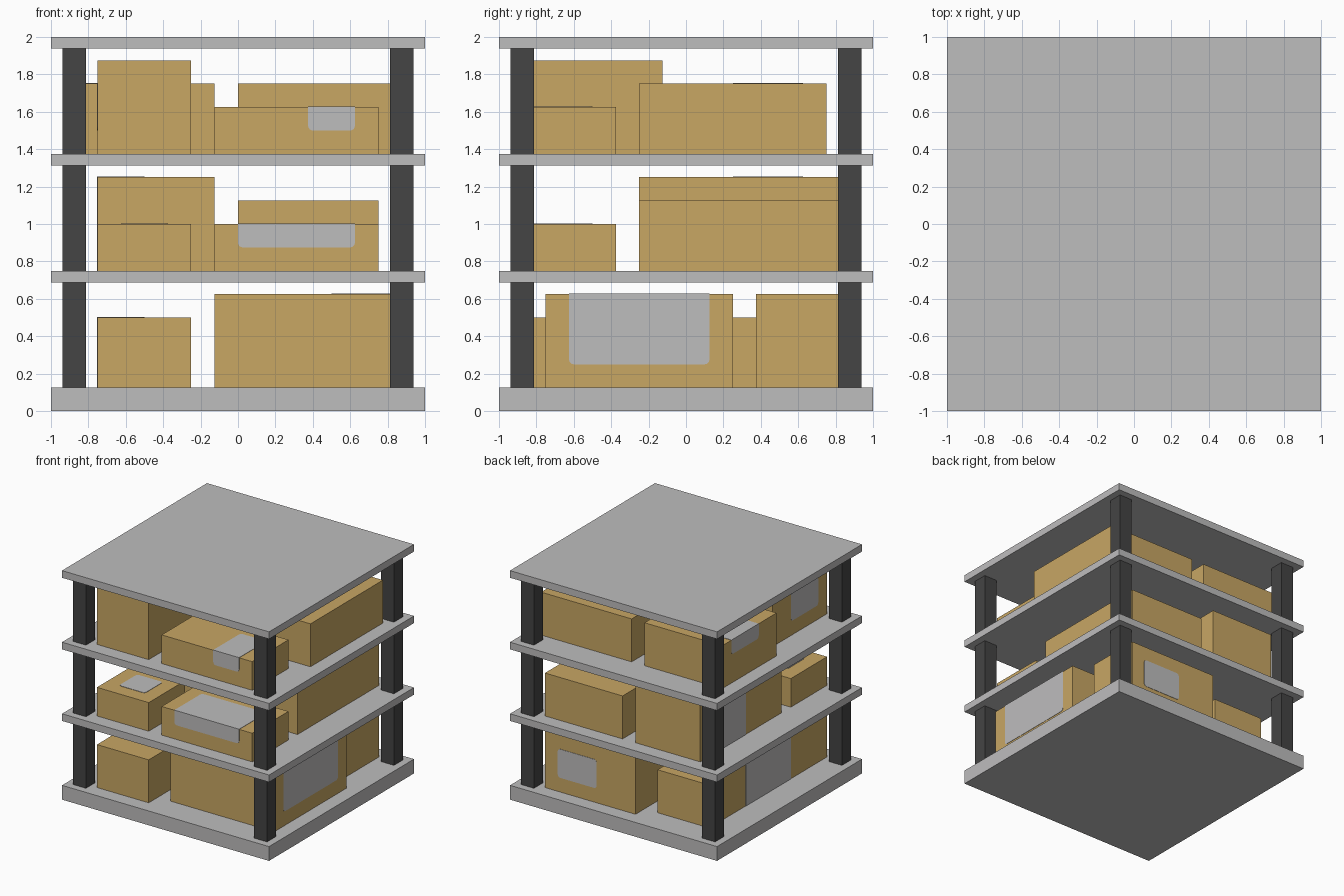
import bpy, bmesh, math

if "Cube" in bpy.data.objects:
    bpy.data.objects.remove(bpy.data.objects["Cube"], do_unlink=True)


def material(name, rgb):
    m = bpy.data.materials.new(name)
    m.use_nodes = True
    m.diffuse_color = (*rgb, 1)
    bsdf = next(n for n in m.node_tree.nodes if n.type == 'BSDF_PRINCIPLED')
    bsdf.inputs["Base Color"].default_value = (*rgb, 1)
    return m


GREY = material("light grey", (0.515, 0.509, 0.512))
DARK = material("dark grey", (0.058, 0.058, 0.058))
CARD = material("cardboard", (0.58, 0.385, 0.127))


def finish(name, bm, mat):
    bmesh.ops.recalc_face_normals(bm, faces=bm.faces[:])
    mesh = bpy.data.meshes.new(name)
    bm.to_mesh(mesh)
    bm.free()
    mesh.materials.append(mat)
    obj = bpy.data.objects.new(name, mesh)
    bpy.context.collection.objects.link(obj)
    return obj


def block(name, x, y, z, mat):
    """Cuboid from three (low, high) ranges."""
    bm = bmesh.new()
    bmesh.ops.create_cube(bm, size=1)
    for v in bm.verts:
        v.co = [(lo + hi) / 2 + c * (hi - lo) for c, (lo, hi) in zip(v.co, (x, y, z))]
    return finish(name, bm, mat)


T = 0.003  # tape thickness


def tape(name, axis, pos, side, u, v, rounded=(1, 1, 1, 1), r=0.025):
    """Thin plate on the plane axis = pos, facing side; u, v are the other two axes.
    rounded flags the corners (u0 v0), (u1 v0), (u1 v1), (u0 v1)."""
    corners = [(u[0], v[0], 1, 1), (u[1], v[0], -1, 1),
               (u[1], v[1], -1, -1), (u[0], v[1], 1, -1)]
    pts = []
    for i, (cu, cv, du, dv) in enumerate(corners):
        if not rounded[i]:
            pts.append((cu, cv))
            continue
        for k in range(5):
            a = math.pi + i * math.pi / 2 + k * math.pi / 8
            pts.append((cu + du * r + r * math.cos(a), cv + dv * r + r * math.sin(a)))
    bm = bmesh.new()
    verts = []
    for p in pts:
        co = list(p)
        co.insert(axis, pos)
        verts.append(bm.verts.new(co))
    face = bm.faces.new(verts)
    ext = bmesh.ops.extrude_face_region(bm, geom=[face])
    for g in ext["geom"]:
        if isinstance(g, bmesh.types.BMVert):
            g.co[axis] += side * T
    return finish(name, bm, GREY)


# Base, shelves and roof
for name, z in (("base", (0, 0.125)), ("lower_shelf", (0.6875, 0.75)),
                ("upper_shelf", (1.3125, 1.375)), ("roof_board", (1.9375, 2))):
    block(name, (-1, 1), (-1, 1), z, GREY)

# Corner posts between the boards
for level, z in (("lower", (0.125, 0.6875)), ("middle", (0.75, 1.3125)), ("upper", (1.375, 1.9375))):
    for sx, xn in ((-1, "right"), (1, "left")):
        for sy, yn in ((-1, "front"), (1, "back")):
            xr = sorted((sx * 0.8125, sx * 0.9375))
            yr = sorted((sy * 0.8125, sy * 0.9375))
            block(f"{level}_{yn}_{xn}_post", xr, yr, z, DARK)

# Cardboard boxes: name, x range, y range, z range
for name, x, y, z in (
    ("lower_long_box", (-0.75, -0.25), (-0.875, 0.75), (0.125, 0.5)),
    ("lower_big_box", (-0.125, 0.875), (-0.75, 0.25), (0.125, 0.625)),
    ("lower_back_box", (-0.125, 0.75), (0.375, 0.875), (0.125, 0.625)),
    ("middle_small_box", (-0.75, -0.25), (-0.875, -0.375), (0.75, 1.0)),
    ("middle_front_box", (-0.125, 0.75), (-0.875, -0.375), (0.75, 1.0)),
    ("middle_tall_box", (-0.75, -0.125), (-0.25, 0.875), (0.75, 1.25)),
    ("middle_back_box", (0, 0.75), (-0.25, 0.875), (0.75, 1.125)),
    ("upper_tall_box", (-0.75, -0.25), (-0.875, -0.125), (1.375, 1.875)),
    ("upper_front_box", (-0.125, 0.75), (-0.875, -0.375), (1.375, 1.625)),
    ("upper_back_box", (-0.875, -0.125), (0, 0.75), (1.375, 1.75)),
    ("upper_big_box", (0, 0.875), (-0.25, 0.75), (1.375, 1.75)),
):
    block(name, x, y, z, CARD)

LOW, NONE = (1, 1, 0, 0), (0, 0, 0, 0)
ON_LEFT, ON_RIGHT, ON_FRONT = (1, 0, 0, 1), (0, 1, 1, 0), (0, 0, 1, 1)

# Tape on the lower boxes
tape("lower_long_tape_side", 0, -0.75, -1, (-0.375, 0.25), (0.125, 0.5 + T), NONE)
tape("lower_long_tape_top", 2, 0.5, 1, (-0.75, -0.5), (-0.375, 0.25), ON_RIGHT)
tape("lower_big_tape_side", 0, 0.875, 1, (-0.625, 0.125), (0.25, 0.625 + T), LOW)
tape("lower_big_tape_top", 2, 0.625, 1, (0.5, 0.875), (-0.625, 0.125), ON_LEFT)
tape("lower_back_tape", 1, 0.875, 1, (0.25, 0.625), (0.25, 0.5))

# Tape on the middle boxes
tape("middle_small_tape", 2, 1.0, 1, (-0.625, -0.375), (-0.75, -0.5))
tape("middle_front_tape_side", 1, -0.875, -1, (0, 0.625), (0.875, 1.0 + T), LOW)
tape("middle_front_tape_top", 2, 1.0, 1, (0, 0.625), (-0.875, -0.5), ON_FRONT)
tape("middle_tall_tape_side", 0, -0.75, -1, (0.25, 0.625), (0.75, 1.25 + T), NONE)
tape("middle_tall_tape_top", 2, 1.25, 1, (-0.75, -0.5), (0.25, 0.625), ON_RIGHT)

# Tape on the upper boxes
tape("upper_tall_tape", 0, -0.75, -1, (-0.75, -0.375), (1.5, 1.75))
tape("upper_front_tape_side", 1, -0.875, -1, (0.375, 0.625), (1.5, 1.625 + T), LOW)
tape("upper_front_tape_top", 2, 1.625, 1, (0.375, 0.625), (-0.875, -0.5), ON_FRONT)
tape("upper_back_tape_side", 0, -0.875, -1, (0.25, 0.625), (1.625, 1.75 + T), LOW)
tape("upper_back_tape_top", 2, 1.75, 1, (-0.875, -0.625), (0.25, 0.625), ON_RIGHT)
